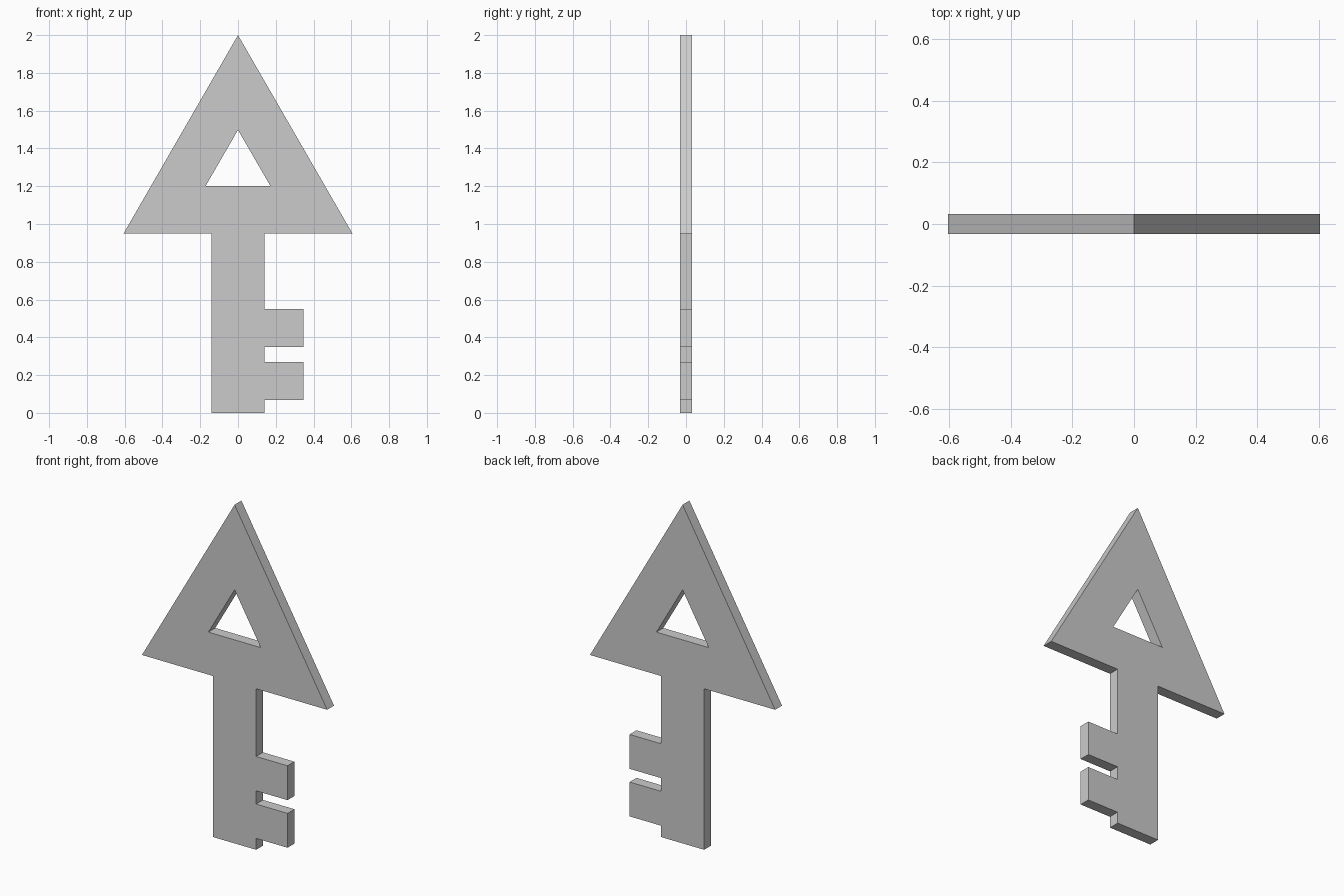
import bpy, bmesh
from mathutils import Vector

if "Cube" in bpy.data.objects:
    bpy.data.objects.remove(bpy.data.objects["Cube"])

HALF_THICK = 0.032
SHAFT, TOOTH = 0.141, 0.346
HEAD_BASE, HEAD_HALF = 0.951, 0.605

# Outline: shaft, two bit teeth, triangular bow
outline = [(-SHAFT, 0), (SHAFT, 0)]
for low, high in ((0.067, 0.27), (0.348, 0.551)):
    outline += [(SHAFT, low), (TOOTH, low), (TOOTH, high), (SHAFT, high)]
outline += [(SHAFT, HEAD_BASE), (HEAD_HALF, HEAD_BASE), (0, 2),
            (-HEAD_HALF, HEAD_BASE), (-SHAFT, HEAD_BASE)]

# Triangular hole in the bow
hole = [(-0.171, 1.202), (0.171, 1.202), (0, 1.498)]

# Fill the front face between both loops, then extrude it to the back
bm = bmesh.new()
for loop in (outline, hole):
    verts = [bm.verts.new((x, -HALF_THICK, z)) for x, z in loop]
    for a, b in zip(verts, verts[1:] + verts[:1]):
        bm.edges.new((a, b))
bmesh.ops.triangle_fill(bm, edges=bm.edges[:], use_beauty=True, normal=Vector((0, -1, 0)))
extruded = bmesh.ops.extrude_face_region(bm, geom=bm.faces[:], use_keep_orig=True)
back = [g for g in extruded["geom"] if isinstance(g, bmesh.types.BMVert)]
bmesh.ops.translate(bm, verts=back, vec=(0, 2 * HALF_THICK, 0))
bmesh.ops.recalc_face_normals(bm, faces=bm.faces[:])

mesh = bpy.data.meshes.new("key")
bm.to_mesh(mesh)
bm.free()
key = bpy.data.objects.new("key", mesh)
bpy.context.collection.objects.link(key)
